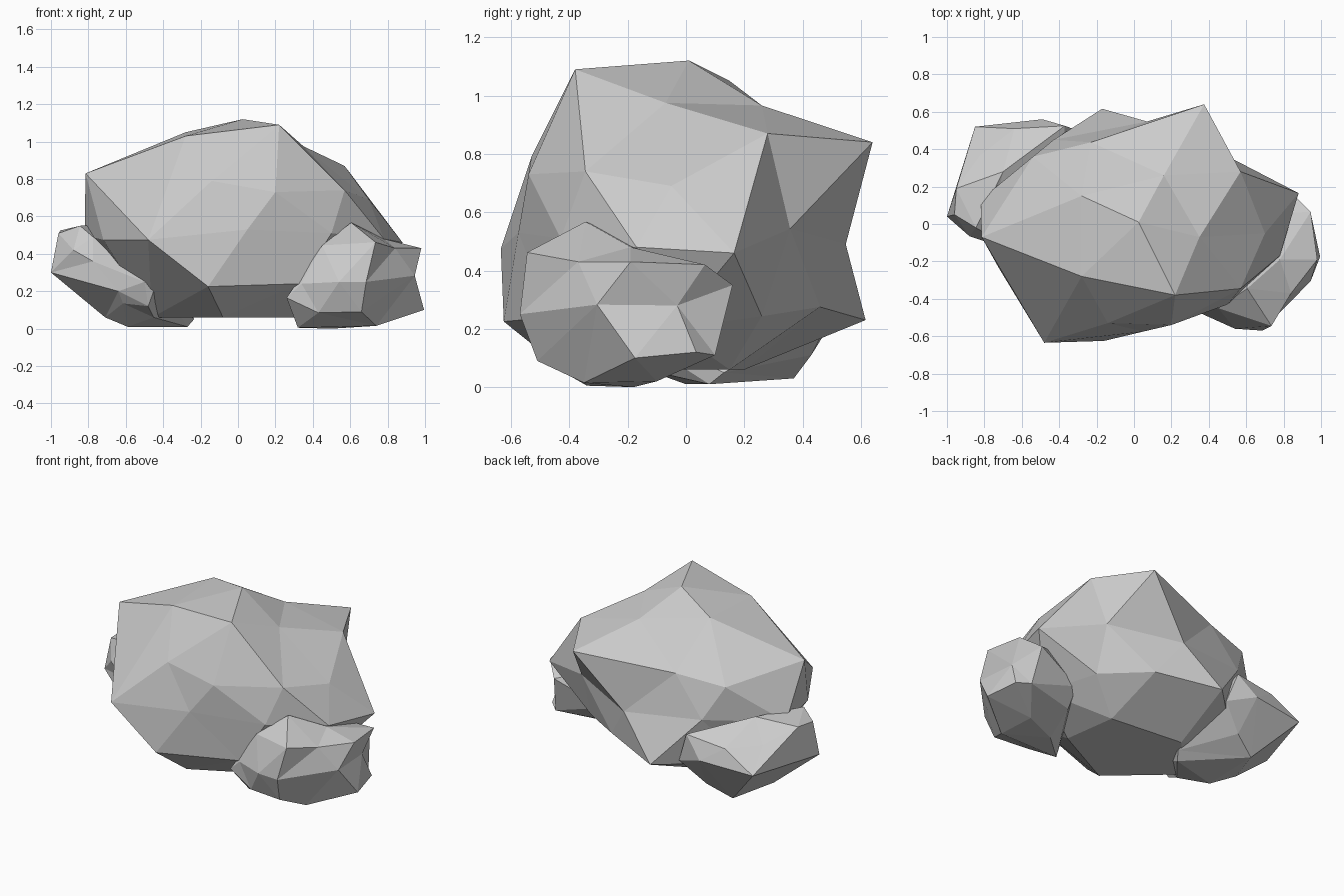
import bpy, bmesh
from mathutils import Vector


def rock(name, centre, corners):
    """Faceted boulder: wrap the corners on a sphere, then push each to its real place."""
    c = Vector(centre)
    bm = bmesh.new()
    place = {}
    for p in corners:
        v = bm.verts.new((Vector(p) - c).normalized())
        place[v] = Vector(p)
    bmesh.ops.convex_hull(bm, input=bm.verts[:])
    for v in bm.verts:
        v.co = place[v]
    bmesh.ops.recalc_face_normals(bm, faces=bm.faces[:])
    me = bpy.data.meshes.new(name)
    bm.to_mesh(me)
    bm.free()
    ob = bpy.data.objects.new(name, me)
    bpy.context.collection.objects.link(ob)
    return ob


# large central boulder
rock("large_boulder", (0, 0, 0.52), [
    # crown
    (.025, .01, 1.12), (.22, -.38, 1.09), (-.28, .15, 1.05), (-.28, -.28, 1.03),
    (.35, -.07, .975), (.16, .26, .966), (.57, .28, .87), (.375, .64, .84),
    (-.815, -.07, .83), (-.23, .437, .78), (-.54, .36, .74),
    # front
    (-.14, -.53, .79), (.2, -.54, .73), (.57, -.345, .74), (-.48, -.635, .475),
    (.05, -.575, .53), (.5, -.43, .51), (-.16, -.625, .225), (.33, -.46, .24),
    # right and back
    (.7, -.05, .69), (.78, -.17, .48), (.88, .165, .46), (.51, .357, .543),
    (.51, .26, .243), (.22, .46, .275), (.07, .548, .49), (-.17, .616, .23),
    # left
    (-.43, .45, .53), (-.82, .13, .5), (-.72, -.24, .475), (-.6, .2, .2),
    # underside
    (-.08, -.42, .06), (-.46, -.08, .06), (.35, -.2, .06), (.3, .15, .06),
    (-.2, .2, .06), (.66, -.05, .2),
])

# small rock at the front right
rock("right_small_rock", (.65, -.22, .25), [
    (.605, -.345, .567), (.78, -.19, .48), (.98, -.19, .43), (.735, -.545, .462),
    (.84, -.37, .43), (.995, -.175, .1), (.945, -.305, .283), (.925, -.03, .28),
    (.945, .065, .42), (.85, .16, .35), (.88, .1, .11), (.95, .035, .12),
    (.685, -.57, .25), (.66, -.51, .09), (.74, -.35, .015), (.32, -.34, .005),
    (.26, -.45, .165), (.34, -.47, .24), (.45, -.45, .445), (.54, -.56, .25),
    (.43, -.48, .085), (.5, -.18, 0), (.53, .02, .1), (.53, .1, .22),
    (.62, .05, .42), (.72, -.1, .02),
])

# small rock at the back left
rock("left_small_rock", (-.64, .15, .27), [
    (-1, .04, .3), (-.96, .05, .51), (-.95, .19, .525), (-.7, .28, .56),
    (-.845, -.02, .55), (-.775, -.06, .49), (-.88, -.065, .42), (-.775, -.1, .36),
    (-.85, .52, .3), (-.82, .37, .44), (-.64, .51, .42), (-.37, .525, .45),
    (-.49, .56, .32), (-.3, .5, .25), (-.6, .37, .03), (-.71, .1, .06),
    (-.59, 0, .01), (-.27, .08, .01), (-.235, .13, .05), (-.45, .43, .11),
    (-.615, -.16, .135), (-.64, -.2, .2), (-.48, -.25, .12), (-.5, -.29, .25),
    (-.43, -.31, .26), (-.45, -.14, .06),
])
